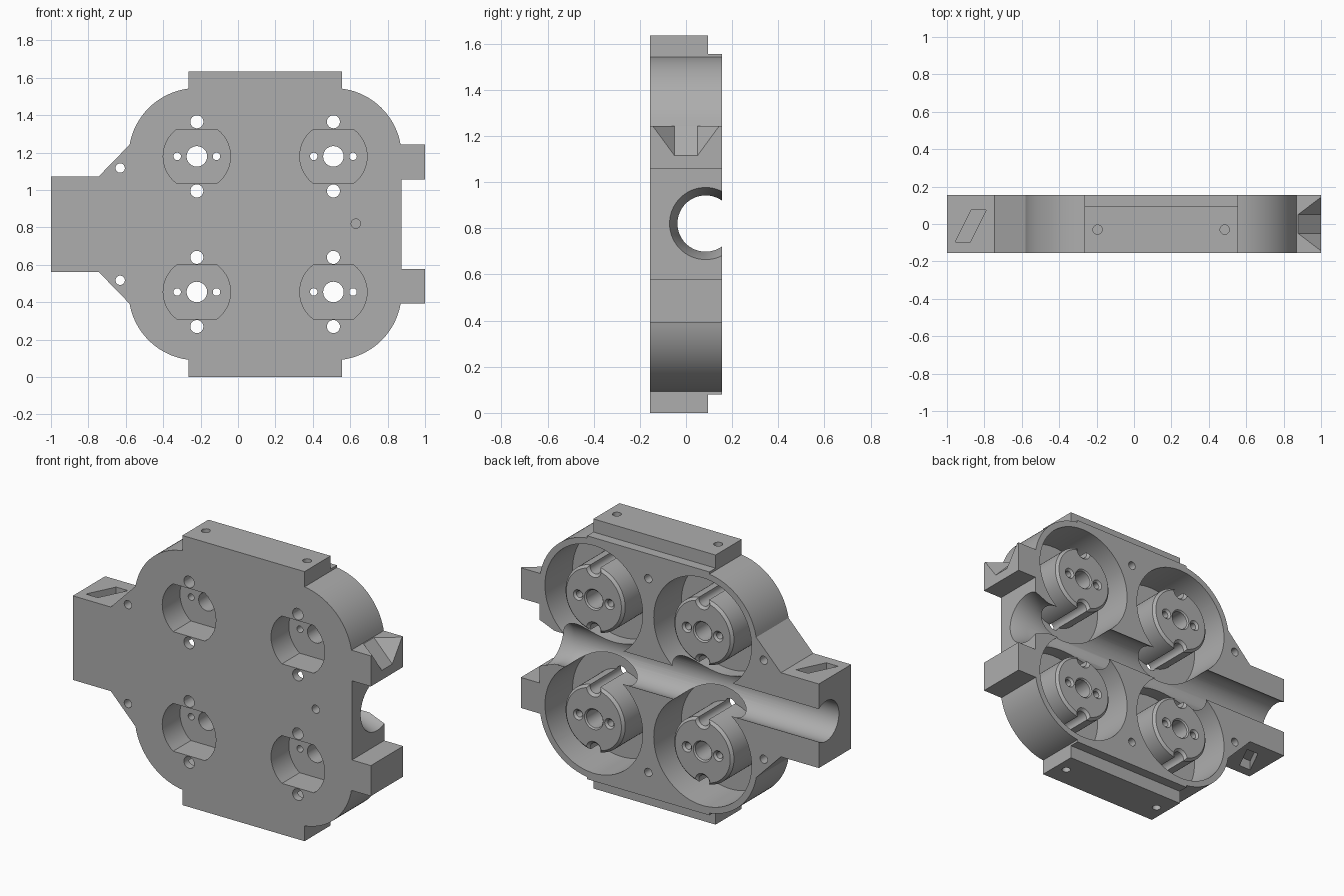
import bpy, bmesh
from math import sin, cos, pi, radians, asin
from mathutils import Matrix, Vector

cube = bpy.data.objects.get("Cube")
if cube:
    bpy.data.objects.remove(cube, do_unlink=True)

MID = 0.8175      # height of the horizontal symmetry line
BACK = 0.155      # half thickness of the block
ROW = 0.3625      # motor row offset from the symmetry line
COLS = (-0.22, 0.51)

grey = bpy.data.materials.new("plain grey")
grey.use_nodes = True
grey.diffuse_color = (0.42, 0.42, 0.42, 1)
grey.node_tree.nodes["Principled BSDF"].inputs["Base Color"].default_value = (0.42, 0.42, 0.42, 1)


def finish(name, bm):
    bmesh.ops.recalc_face_normals(bm, faces=bm.faces)
    mesh = bpy.data.meshes.new(name)
    bm.to_mesh(mesh)
    bm.free()
    mesh.materials.append(grey)
    ob = bpy.data.objects.new(name, mesh)
    bpy.context.collection.objects.link(ob)
    return ob


def prism(name, pts, lo, hi, upright=False):
    """Extrude an outline along y, or along z when upright."""
    bm = bmesh.new()
    rings = [[bm.verts.new((u, v, w) if upright else (u, w, v)) for u, v in pts] for w in (lo, hi)]
    bm.faces.new(rings[0])
    bm.faces.new(rings[1])
    for i in range(len(pts)):
        j = (i + 1) % len(pts)
        bm.faces.new((rings[0][i], rings[0][j], rings[1][j], rings[1][i]))
    return finish(name, bm)


def lathe(name, profile, place, sides=24, turn=None):
    """Spin a closed (radius, y) profile about y, then place it."""
    bm = bmesh.new()
    rings = []
    for k in range(sides):
        a = 2 * pi * k / sides
        rings.append([bm.verts.new((r * cos(a), y, r * sin(a))) for r, y in profile])
    n = len(profile)
    for k in range(sides):
        a, b = rings[k], rings[(k + 1) % sides]
        for i in range(n):
            j = (i + 1) % n
            if profile[i][0] or profile[j][0]:
                bm.faces.new((a[i], a[j], b[j], b[i]))
    bmesh.ops.remove_doubles(bm, verts=bm.verts, dist=1e-5)
    bm.transform(Matrix.Translation(place) @ (turn or Matrix.Identity(4)))
    return finish(name, bm)


def hole(name, x, z, r, lo, hi, flare=0):
    """Drill along y, with an optional countersink at the back."""
    pts = [(0, lo), (r, lo)]
    if flare:
        pts += [(r, BACK - flare), (r + flare * 2, BACK + flare)]
    else:
        pts += [(r, hi)]
    pts += [(0, pts[-1][1])]
    cut(lathe(name, pts, (x, 0, z)))


def arc(cx, cz, r, a0, a1, n):
    return [(cx + r * cos(radians(a0 + (a1 - a0) * i / n)),
             cz + r * sin(radians(a0 + (a1 - a0) * i / n))) for i in range(n + 1)]


def cut(cutter):
    cutter.hide_render = True
    mod = body.modifiers.new("cut", 'BOOLEAN')
    mod.operation = 'DIFFERENCE'
    mod.solver = 'EXACT'
    mod.object = cutter
    bpy.context.view_layer.objects.active = body
    bpy.ops.object.modifier_apply(modifier=mod.name)
    bpy.data.objects.remove(cutter, do_unlink=True)


# Block outline: upper half, mirrored downwards
half = [(0.873, 0.24), (1, 0.24), (1, 0.425)]
half += arc(COLS[1], ROW, 0.365, 9.9, 82.9, 20)
half += [(0.555, MID), (-0.265, MID)]
half += arc(COLS[0], ROW, 0.365, 97.1, 170.1, 20)
half += [(-0.745, 0.255), (-1, 0.255)]
outline = [(x, MID + z) for x, z in half] + [(x, MID - z) for x, z in reversed(half)]
body = prism("motor_mount_block", outline, -BACK, BACK)

# Thin the top and bottom rails at the back
for s in (1, -1):
    z0, z1 = MID + s * 0.738, MID + s * 0.9
    cut(prism("rail_step", [(-0.27, z0), (0.56, z0), (0.56, z1), (-0.27, z1)], 0.095, 0.3))

# Ring-shaped cups that leave a round boss in each
for x in COLS:
    for s in (1, -1):
        cut(lathe("cup", [(0.2, -0.11), (0.2, 0.14), (0.185, BACK), (0.185, 0.2),
                          (0.328, 0.2), (0.328, -0.11)], (x, 0, MID + s * ROW), 72))

# Lengthwise tube channel with a flared mouth
turn = Matrix.Rotation(-pi / 2, 4, 'Z')
cut(lathe("channel", [(0, -1.2), (0.122, -1.2), (0.122, 0.775), (0.157, 0.875),
                      (0.157, 1.2), (0, 1.2)], (0, 0.085, MID + 0.003), 64, turn))

# Motor recesses and screw holes
a = math_a = asin(0.145 / 0.18) * 180 / pi
for x in COLS:
    for s in (1, -1):
        z = MID + s * ROW
        cut(prism("recess", arc(x, z, 0.18, -a, a, 14) + arc(x, z, 0.18, 180 - a, 180 + a, 14), -0.2, 0.015))
        hole("shaft_hole", x, z, 0.055, -0.05, 0.2, 0.008)
        for t in (1, -1):
            hole("small_hole", x + t * 0.105, z, 0.02, -0.05, 0.2, 0.012)
            hole("screw_groove", x, z + t * 0.185, 0.035, -0.2, 0.2, 0.015)

# Pin holes: through the arm shoulders, blind elsewhere
for s in (1, -1):
    hole("shoulder_hole", -0.63, MID + s * 0.3, 0.025, -0.2, 0.2)
    hole("back_hole", 0.145, MID + s * 0.588, 0.025, 0.05, 0.2)
hole("front_hole", 0.63, MID + 0.003, 0.025, -0.2, -0.09)

# Rail holes and slanted arm pockets, above and below
up = Matrix.Rotation(pi / 2, 4, 'X')
for s in (1, -1):
    for x in (-0.195, 0.485):
        cut(lathe("rail_hole", [(0, -0.08), (0.025, -0.08), (0.025, 0.08), (0, 0.08)],
                  (x, -0.03, MID + s * MID), 24, up))
    cut(prism("arm_pocket", [(-0.955, -0.095), (-0.875, -0.095), (-0.79, 0.075), (-0.87, 0.075)],
              *sorted((MID + s * 0.195, MID + s * 0.3)), upright=True))

# Funnel notch in the upper side tab
bm = bmesh.new()
for y in (1, -1):
    for x, w, z in ((0.87, 0.05, 1.25), (1.025, 0.05, 1.089), (1.025, 0.168, 1.25)):
        bm.verts.new(Vector((x, y * w, z)))
bmesh.ops.convex_hull(bm, input=bm.verts)
cut(finish("tab_notch", bm))

# Smooth the round walls, keep the edges crisp
bpy.ops.object.select_all(action='DESELECT')
body.select_set(True)
bpy.context.view_layer.objects.active = body
bpy.ops.object.shade_smooth_by_angle(angle=radians(25))
